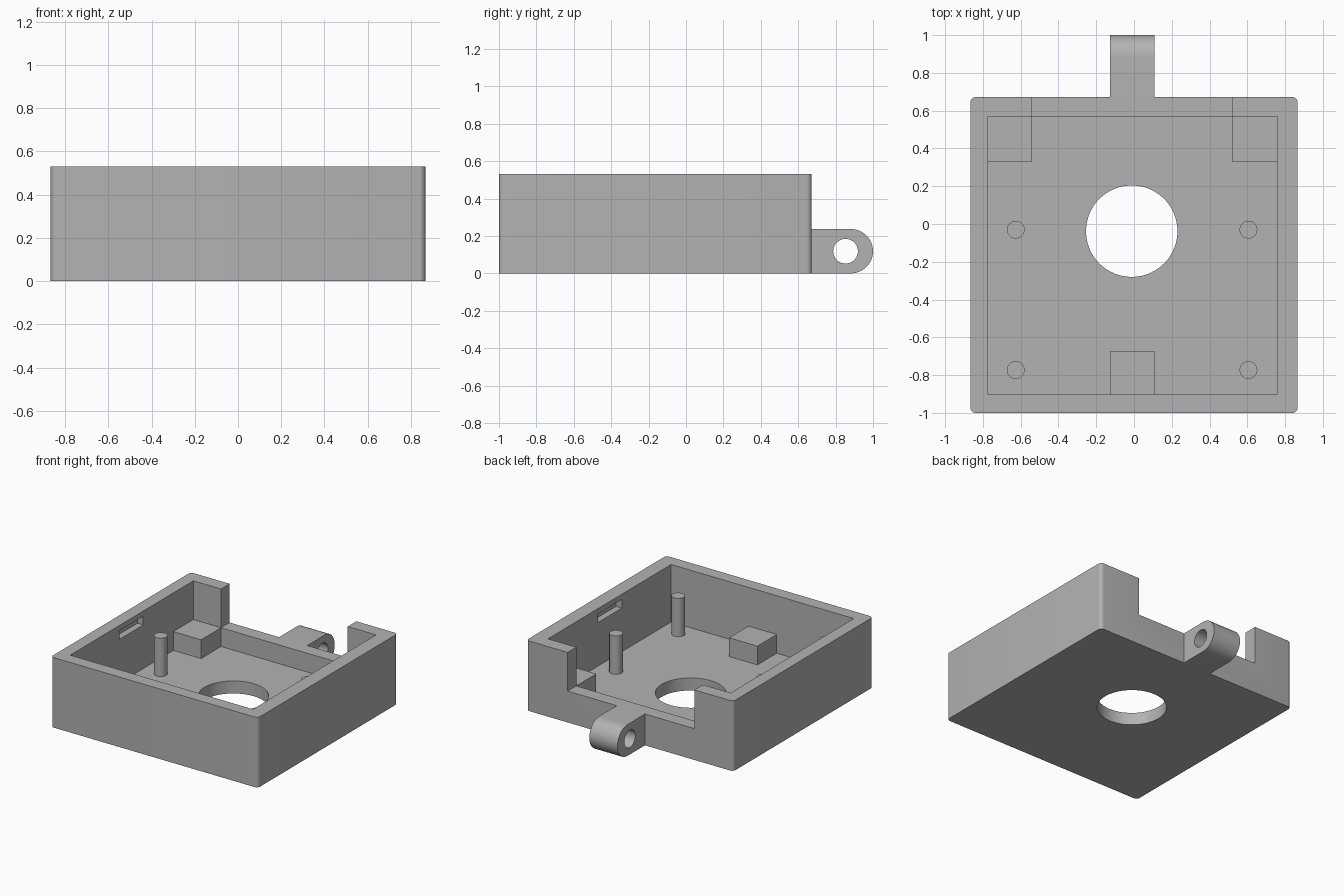
import bpy
import bmesh
import math
from mathutils import Matrix, Vector

if "Cube" in bpy.data.objects:
    bpy.data.objects.remove(bpy.data.objects["Cube"], do_unlink=True)

# Single grey plastic
GREY = (0.45, 0.45, 0.45, 1)
plastic = bpy.data.materials.new("grey_plastic")
plastic.use_nodes = True
plastic.diffuse_color = GREY
plastic.node_tree.nodes["Principled BSDF"].inputs["Base Color"].default_value = GREY

# Main dimensions
X, FRONT, BACK, TOP = 0.866, -1.0, 0.672, 0.53
IN_L, IN_R, IN_F, IN_B = -0.772, 0.757, -0.903, 0.569
FLOOR, LEDGE = 0.095, 0.237
NOTCH_L, NOTCH_R = -0.54, 0.52
LUG_L, LUG_R = -0.127, 0.109


def finish(name, bm):
    bmesh.ops.recalc_face_normals(bm, faces=bm.faces)
    mesh = bpy.data.meshes.new(name)
    bm.to_mesh(mesh)
    bm.free()
    mesh.materials.append(plastic)
    obj = bpy.data.objects.new(name, mesh)
    bpy.context.collection.objects.link(obj)
    return obj


def box(name, x, y, z, fillet=0):
    bm = bmesh.new()
    bmesh.ops.create_cube(bm, size=1)
    for v in bm.verts:
        v.co = [r[0] if c < 0 else r[1] for c, r in zip(v.co, (x, y, z))]
    if fillet:
        upright = [e for e in bm.edges
                   if abs(e.verts[0].co.z - e.verts[1].co.z) > 0.01]
        bmesh.ops.bevel(bm, geom=upright, offset=fillet, segments=6,
                        profile=0.5, affect="EDGES")
    return finish(name, bm)


def cylinder(name, centre, radius, depth, axis="Z", sides=48):
    bm = bmesh.new()
    turn = Matrix.Rotation(math.pi / 2, 4, "Y") if axis == "X" else Matrix()
    bmesh.ops.create_cone(bm, cap_ends=True, segments=sides, radius1=radius,
                          radius2=radius, depth=depth,
                          matrix=Matrix.Translation(centre) @ turn)
    return finish(name, bm)


def activate(obj):
    bpy.ops.object.select_all(action="DESELECT")
    obj.select_set(True)
    bpy.context.view_layer.objects.active = obj


def cut(obj, cutter):
    cutter.hide_render = True
    activate(obj)
    mod = obj.modifiers.new("cut", "BOOLEAN")
    mod.operation = "DIFFERENCE"
    mod.solver = "EXACT"
    mod.object = cutter
    bpy.ops.object.modifier_apply(modifier=mod.name)
    bpy.data.objects.remove(cutter, do_unlink=True)


def smooth(obj):
    activate(obj)
    bpy.ops.object.shade_smooth_by_angle(angle=math.radians(30))


# Open tray with rounded upright corners
tray = box("tray", (-X, X), (FRONT, BACK), (0, TOP), fillet=0.028)
cut(tray, box("cavity", (IN_L, IN_R), (IN_F, IN_B), (FLOOR, 1)))
cut(tray, box("back_notch", (NOTCH_L, NOTCH_R), (IN_B - 0.1, 1), (LEDGE, 1)))
cut(tray, cylinder("floor_hole", (-0.012, -0.038, 0), 0.242, 1, sides=96))

# Shallow slots inside both side walls
for wall in (IN_L, IN_R):
    cut(tray, box("slot", (wall - 0.048, wall + 0.048), (-0.315, -0.03), (0.425, 0.49)))
smooth(tray)

# Hinge lug: rounded profile extruded across x, then drilled
half = LEDGE / 2
outline = [(BACK, LEDGE), (BACK, 0)]
for i in range(25):
    a = -math.pi / 2 + math.pi * i / 24
    outline.append((1 - half + half * math.cos(a), half + half * math.sin(a)))
bm = bmesh.new()
side = bm.faces.new([bm.verts.new((LUG_L, y, z)) for y, z in outline])
grown = bmesh.ops.extrude_face_region(bm, geom=[side])["geom"]
bmesh.ops.translate(bm, vec=Vector((LUG_R - LUG_L, 0, 0)),
                    verts=[g for g in grown if isinstance(g, bmesh.types.BMVert)])
lug = finish("hinge_lug", bm)
cut(lug, cylinder("pin_hole", (0, 0.853, half), 0.066, 1, axis="X"))
smooth(lug)

# Support blocks: two in the back corners, one at the front
box("back_right_block", (IN_L, NOTCH_L), (0.33, IN_B), (FLOOR, LEDGE))
box("back_left_block", (NOTCH_R, IN_R), (0.33, IN_B), (FLOOR, LEDGE))
box("front_block", (LUG_L, LUG_R), (IN_F, -0.672), (FLOOR, LEDGE))

# Four locating pegs
PEG_TOP = 0.385
for x, x_name in ((-0.626, "right"), (0.606, "left")):
    for y, y_name in ((-0.773, "front"), (-0.03, "back")):
        smooth(cylinder(f"{y_name}_{x_name}_peg", (x, y, (FLOOR + PEG_TOP) / 2),
                        0.047, PEG_TOP - FLOOR, sides=32))
